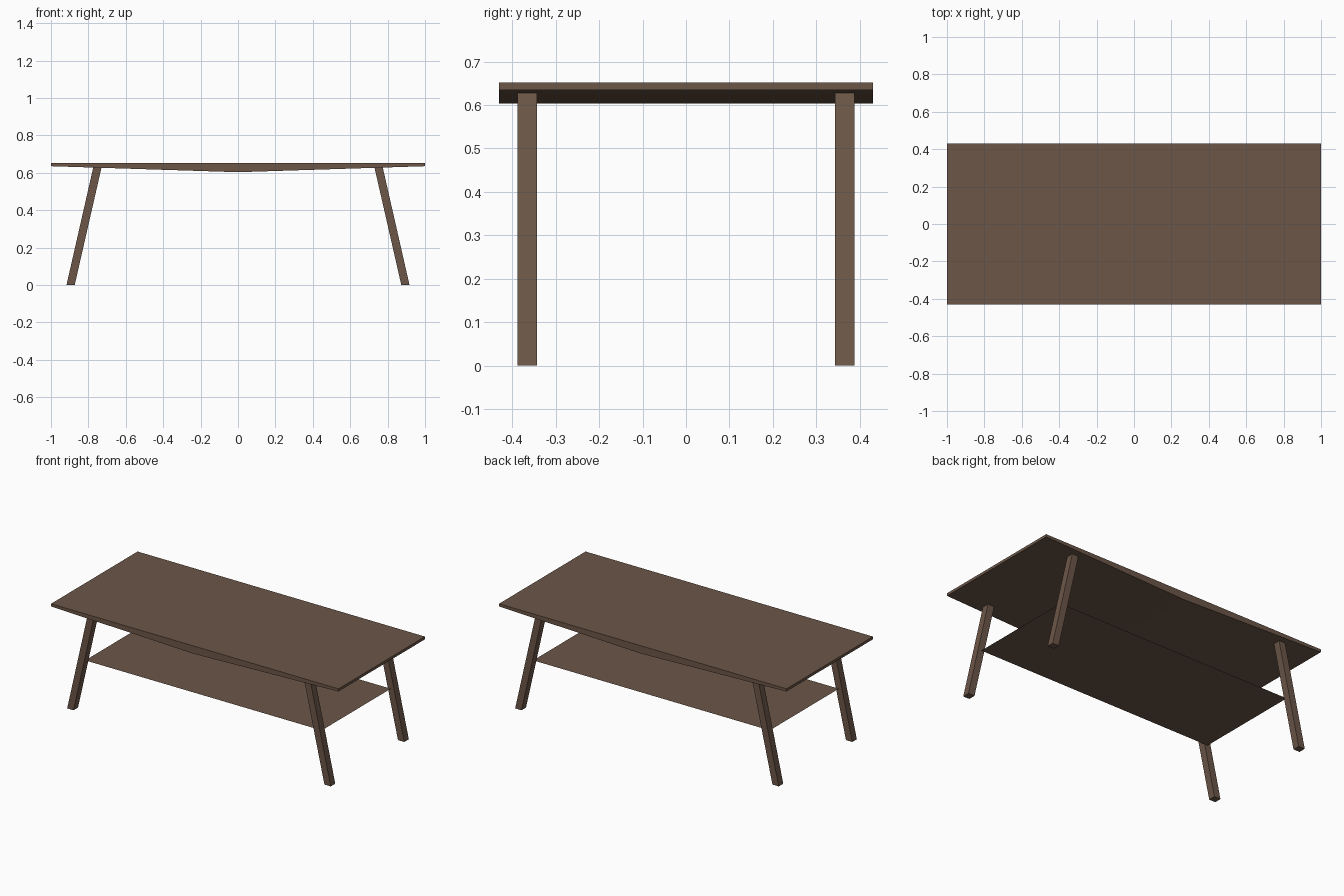
import bpy
import bmesh

if "Cube" in bpy.data.objects:
    bpy.data.objects.remove(bpy.data.objects["Cube"])

wood = bpy.data.materials.new("dark brown wood")
wood.diffuse_color = (0.150, 0.094, 0.064, 1.0)
wood.use_nodes = True
wood.node_tree.nodes["Principled BSDF"].inputs["Base Color"].default_value = wood.diffuse_color


def extrude_profile(name, profile, y0, y1):
    """Solid made by sweeping an x-z outline along y."""
    bm = bmesh.new()
    face = bm.faces.new([bm.verts.new((x, y0, z)) for x, z in profile])
    swept = bmesh.ops.extrude_face_region(bm, geom=[face])
    verts = [g for g in swept["geom"] if isinstance(g, bmesh.types.BMVert)]
    bmesh.ops.translate(bm, verts=verts, vec=(0, y1 - y0, 0))
    bmesh.ops.recalc_face_normals(bm, faces=bm.faces)
    return add_object(name, bm)


def add_object(name, bm):
    mesh = bpy.data.meshes.new(name)
    bm.to_mesh(mesh)
    bm.free()
    mesh.materials.append(wood)
    obj = bpy.data.objects.new(name, mesh)
    bpy.context.collection.objects.link(obj)
    return obj


# Table top: flat above, shallow V underneath
extrude_profile("table_top",
                [(-1, 0.652), (-1, 0.635), (0, 0.603), (1, 0.635), (1, 0.652)],
                -0.43, 0.43)

# Four splayed legs, cut level at the floor and meeting the top's underside
for sx, side in ((-1, "left"), (1, "right")):
    for sy, end in ((-1, "front"), (1, "back")):
        outline = [(sx * 0.873, 0), (sx * 0.917, 0),
                   (sx * 0.774, 0.628), (sx * 0.730, 0.6265)]
        y0, y1 = sorted((sy * 0.343, sy * 0.388))
        extrude_profile(f"{end}_{side}_leg", outline, y0, y1)

# Paper-thin lower shelf between the legs
bm = bmesh.new()
bm.faces.new([bm.verts.new((x, y, 0.31)) for x, y in
              ((-0.823, -0.343), (0.823, -0.343), (0.823, 0.343), (-0.823, 0.343))])
add_object("lower_shelf", bm)
